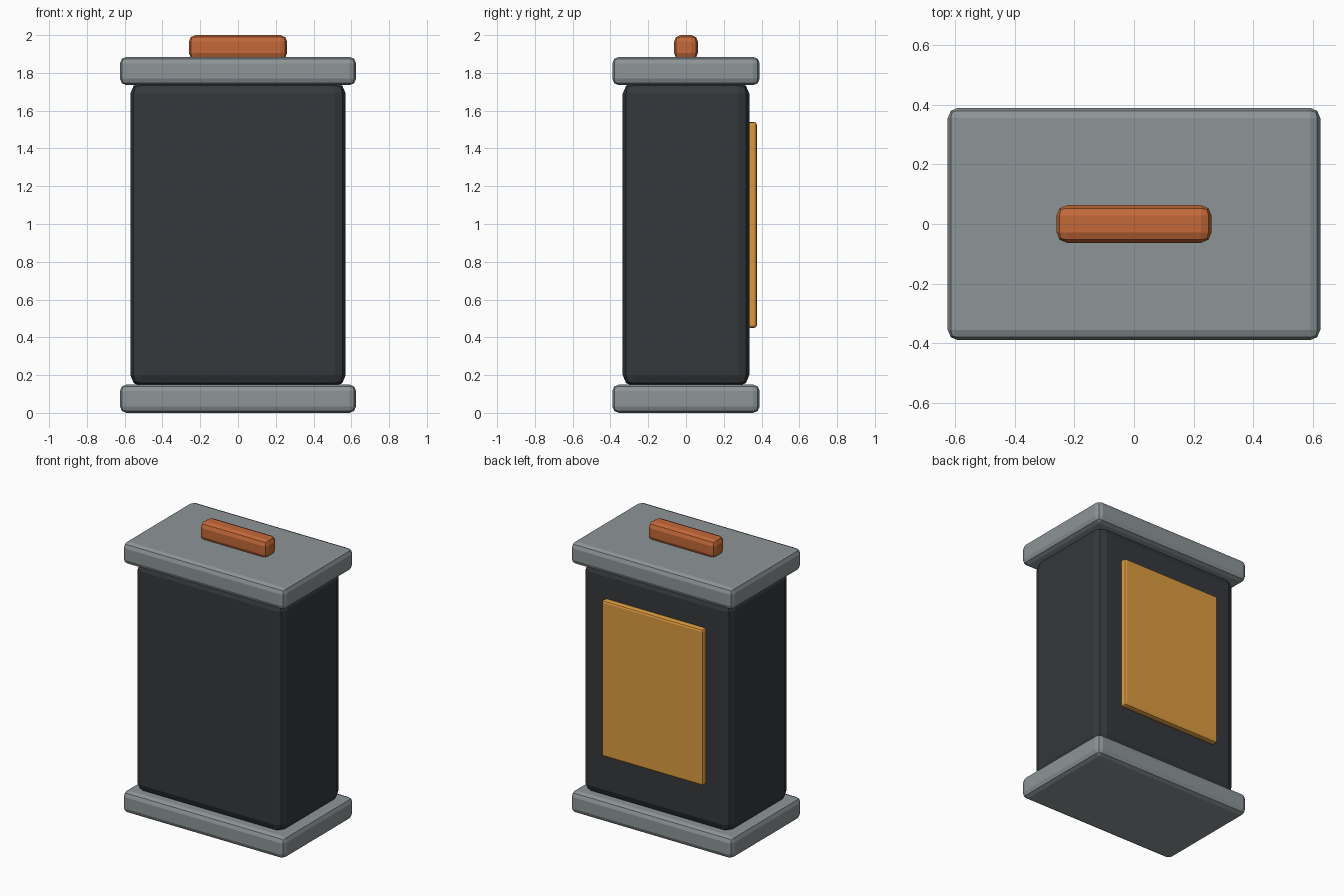
import bpy

if "Cube" in bpy.data.objects:
    bpy.data.objects.remove(bpy.data.objects["Cube"])


def material(name, rgb):
    m = bpy.data.materials.new(name)
    m.diffuse_color = (*rgb, 1.0)
    m.use_nodes = True
    m.node_tree.nodes["Principled BSDF"].inputs["Base Color"].default_value = m.diffuse_color
    return m


def bevelled_box(name, lo, hi, bevel, mat):
    """Box spanning corner lo to corner hi with two-segment bevelled edges."""
    bpy.ops.mesh.primitive_cube_add(
        size=1, location=[(a + b) / 2 for a, b in zip(lo, hi)])
    ob = bpy.context.object
    ob.name = name
    ob.scale = [b - a for a, b in zip(lo, hi)]
    bpy.ops.object.transform_apply(location=False, rotation=False, scale=True)
    mod = ob.modifiers.new("Bevel", "BEVEL")
    mod.width = bevel
    mod.segments = 2
    ob.data.materials.append(mat)
    return ob


steel = material("steel", (0.27, 0.30, 0.31))
dark = material("dark_shell", (0.035, 0.040, 0.045))
amber = material("amber", (0.72, 0.33, 0.05))
rust = material("rust", (0.55, 0.14, 0.04))

# Matching end plates
for name, z in (("base_plate", 0.005), ("top_plate", 1.735)):
    bevelled_box(name, (-0.625, -0.39, z), (0.625, 0.39, z + 0.15), 0.035, steel)

# Main body, its ends sunk slightly into the plates
bevelled_box("body", (-0.57, -0.335, 0.14), (0.57, 0.335, 1.75), 0.06, dark)

# Rear panel
bevelled_box("back_panel", (-0.39, 0.325, 0.45), (0.39, 0.375, 1.54), 0.015, amber)

# Carry handle
bevelled_box("handle", (-0.26, -0.063, 1.87), (0.26, 0.063, 2.0), 0.035, rust)

# Stand the model exactly on the floor
bpy.data.objects["base_plate"].location.z -= 0.005
